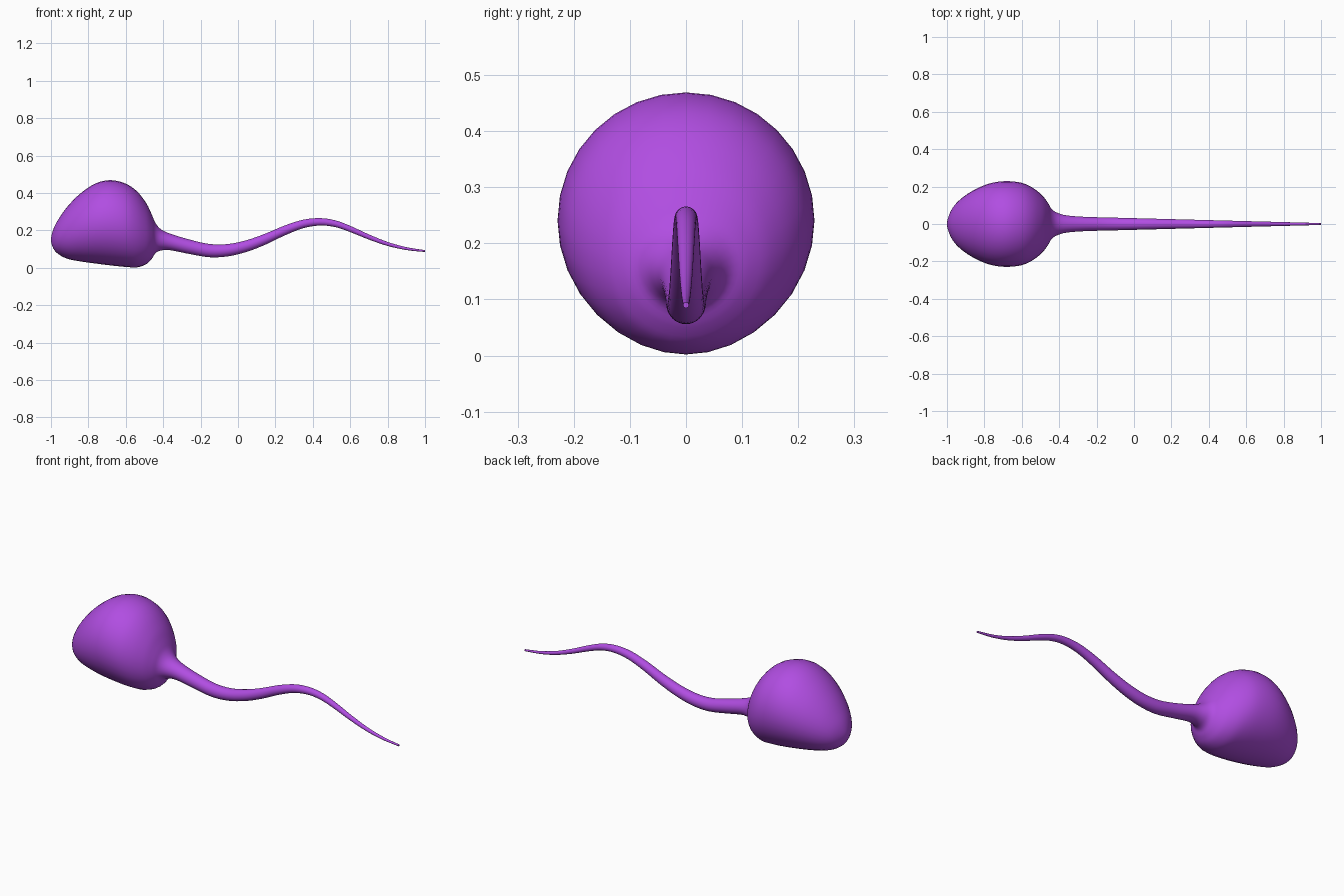
import bpy, bmesh, math

SIDES = 32
STEPS = 4

cube = bpy.data.objects.get("Cube")
if cube:
    bpy.data.objects.remove(cube, do_unlink=True)

purple = bpy.data.materials.new("purple")
purple.use_nodes = True
colour = (0.44, 0.075, 0.76, 1)
purple.diffuse_color = colour
purple.node_tree.nodes["Principled BSDF"].inputs["Base Color"].default_value = colour

# Head sections: x, top, bottom, half width
head = [
    (-1, .15, .15, 0), (-.988, .205, .105, .05), (-.96, .26, .073, .1),
    (-.91, .33, .048, .147), (-.84, .4, .034, .19), (-.76, .452, .023, .22),
    (-.68, .469, .013, .229), (-.6, .45, .005, .22), (-.54, .409, .003, .193),
    (-.49, .345, .02, .152), (-.46, .283, .05, .113), (-.44, .238, .08, .08),
    (-.41, .205, .093, .06), (-.36, .182, .094, .046),
]

# Tail centre line: x, z
tail = [
    (-.26, .113), (-.15, .092), (-.05, .095), (.05, .118), (.15, .155),
    (.25, .2), (.35, .235), (.44, .246), (.52, .236), (.6, .208),
    (.7, .165), (.8, .128), (.9, .103), (1, .09),
]


def tail_section(i):
    """Round tapering section, stretched upright where the tail slopes."""
    x, z = tail[i]
    before, after = tail[max(i - 1, 0)], tail[min(i + 1, len(tail) - 1)]
    slope = (after[1] - before[1]) / (after[0] - before[0])
    radius = .038 + (.005 - .038) * (x + .26) / 1.26
    height = radius * math.hypot(1, slope)
    return (x, z + height, z - height, radius)


def spline(a, b, c, d, t):
    """Smooth curve from b to c."""
    return tuple(
        q + t / 2 * (r - p + t * (2 * p - 5 * q + 4 * r - s + t * (3 * (q - r) + s - p)))
        for p, q, r, s in zip(a, b, c, d))


# Continuous run of sections; mirrored neighbour gives a rounded nose
keys = head + [tail_section(i) for i in range(len(tail))]
x, top, bottom, width = keys[1]
padded = [(x, bottom, top, -width)] + keys + [keys[-1]]
sections = []
for i in range(len(keys) - 1):
    sections += [spline(*padded[i:i + 4], k / STEPS) for k in range(STEPS)]
sections.append(keys[-1])

# Skin the sections into one body
bm = bmesh.new()
rings = []
for x, top, bottom, width in sections[1:]:
    ring = []
    for k in range(SIDES):
        angle = math.tau * k / SIDES
        ring.append(bm.verts.new((x, width * math.cos(angle),
                                  (top + bottom) / 2 + (top - bottom) / 2 * math.sin(angle))))
    rings.append(ring)
nose = bm.verts.new((sections[0][0], 0, sections[0][1]))
for k in range(SIDES):
    n = (k + 1) % SIDES
    bm.faces.new((nose, rings[0][n], rings[0][k]))
    for a, b in zip(rings, rings[1:]):
        bm.faces.new((a[k], a[n], b[n], b[k]))
bm.faces.new(rings[-1])
bmesh.ops.recalc_face_normals(bm, faces=bm.faces)

mesh = bpy.data.meshes.new("head_and_tail")
bm.to_mesh(mesh)
bm.free()
body = bpy.data.objects.new("head_and_tail", mesh)
bpy.context.collection.objects.link(body)
mesh.materials.append(purple)
bpy.ops.object.select_all(action="DESELECT")
body.select_set(True)
bpy.context.view_layer.objects.active = body
bpy.ops.object.shade_smooth_by_angle(angle=math.radians(60))
